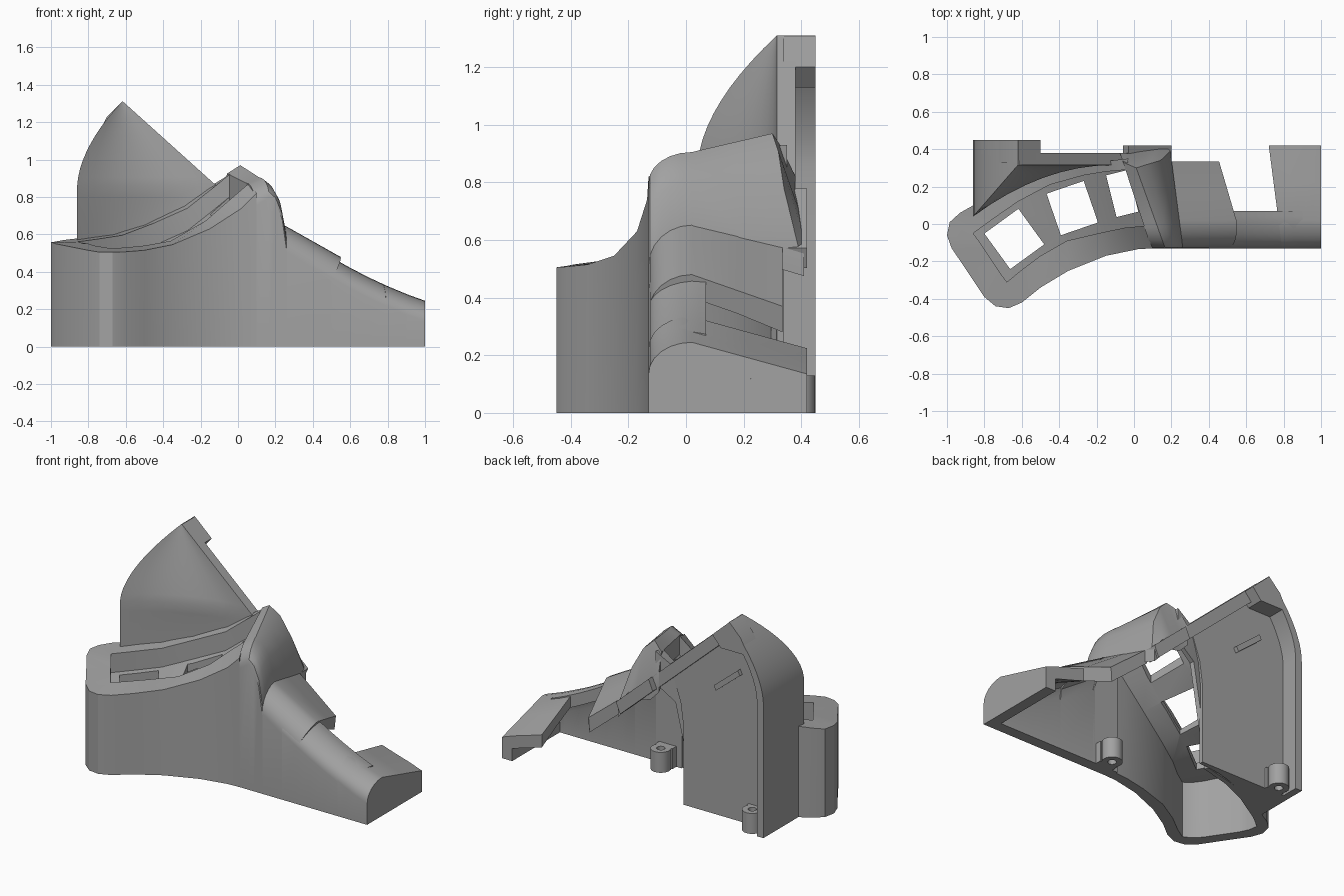
import bpy, bmesh, math
from mathutils import Vector, Matrix

cube = bpy.data.objects.get("Cube")
if cube:
    bpy.data.objects.remove(cube, do_unlink=True)

grey = bpy.data.materials.new("plain grey")
grey.use_nodes = True
tone = (0.36, 0.36, 0.36, 1)
grey.diffuse_color = tone
grey.node_tree.nodes["Principled BSDF"].inputs["Base Color"].default_value = tone


def finish(name, bm, smooth=True):
    bmesh.ops.remove_doubles(bm, verts=bm.verts[:], dist=0.0005)
    bmesh.ops.dissolve_degenerate(bm, edges=bm.edges[:], dist=0.0002)
    bmesh.ops.recalc_face_normals(bm, faces=bm.faces[:])
    mesh = bpy.data.meshes.new(name)
    bm.to_mesh(mesh)
    bm.free()
    mesh.materials.append(grey)
    obj = bpy.data.objects.new(name, mesh)
    bpy.context.collection.objects.link(obj)
    bpy.ops.object.select_all(action='DESELECT')
    obj.select_set(True)
    bpy.context.view_layer.objects.active = obj
    if smooth:
        bpy.ops.object.shade_smooth_by_angle(angle=math.radians(28))
    return obj


def loft(name, loops, cap_start=True):
    """Skin a row of closed loops that have equal point counts."""
    bm = bmesh.new()
    rings = [[bm.verts.new(p) for p in loop] for loop in loops]
    for a, b in zip(rings, rings[1:]):
        for i in range(len(a)):
            j = (i + 1) % len(a)
            bm.faces.new((a[i], a[j], b[j], b[i]))
    if cap_start:
        bm.faces.new(rings[0])
    bm.faces.new(rings[-1])
    return finish(name, bm)


def slab(name, outline, y0, y1):
    """Extrude an x-z outline along y."""
    return loft(name, [[(x, y, z) for x, z in outline] for y in (y0, y1)])


def cut(obj, cutter):
    mod = obj.modifiers.new("cut", 'BOOLEAN')
    mod.operation, mod.solver, mod.object = 'DIFFERENCE', 'EXACT', cutter
    cutter.hide_render = True
    bpy.ops.object.select_all(action='DESELECT')
    obj.select_set(True)
    bpy.context.view_layer.objects.active = obj
    bpy.ops.object.modifier_apply(modifier=mod.name)
    bpy.data.objects.remove(cutter, do_unlink=True)


# Curved key wing: outer front, front lip, back lip, outer back at each station
stations = [
    ((-.9, -.24, .535), (-.77, -.18, .54), (-.77, -.18, .54), (-.9, -.24, .535)),
    ((-.8, -.39, .515), (-.74, -.225, .535), (-.8, -.135, .55), (-.975, -.13, .55)),
    ((-.74, -.44, .505), (-.71, -.27, .53), (-.83, -.09, .555), (-1, -.06, .56)),
    ((-.67, -.45, .505), (-.68, -.31, .525), (-.86, -.05, .56), (-.985, .01, .56)),
    ((-.6, -.42, .507), (-.6, -.245, .53), (-.75, .03, .575), (-.93, .06, .57)),
    ((-.5, -.34, .515), (-.5, -.17, .54), (-.62, .12, .595), (-.68, .2, .6)),
    ((-.35, -.25, .545), (-.36, -.09, .565), (-.45, .21, .66), (-.5, .26, .65)),
    ((-.15, -.17, .63), (-.17, -.045, .675), (-.27, .26, .74), (-.29, .31, .75)),
    ((.02, -.135, .74), (-.05, -.02, .78), (-.15, .28, .835), (-.16, .335, .85)),
    ((.1, -.13, .82), (.055, -.01, .87), (-.04, .29, .925), (-.03, .35, .93)),
]


def at(p, z):
    return Vector((p[0], p[1], z))


loops = []
for i, row in enumerate(stations):
    F, f, b, B = map(Vector, row)
    foot = 0 if i < 8 else b.z - .2
    fi, bi = F.lerp(f, .5), B.lerp(b, .5)
    loops.append([at(F, 0), F, f, at(f, f.z - .12), at(b, b.z - .12), b, B, at(B, foot),
                  at(bi, foot), at(bi, b.z - .17), at(fi, f.z - .17), at(fi, 0)])
wing = loft("key_wing", loops, cap_start=False)

# Key openings through the wing floor
for x, y, w, d, turn in ((-.64, -.08, .225, .235, 36), (-.33, .085, .21, .235, 19),
                         (-.063, .163, .12, .23, 14)):
    bm = bmesh.new()
    bmesh.ops.create_cube(bm, size=1, matrix=Matrix.Translation((x, y, .5))
                          @ Matrix.Rotation(math.radians(turn), 4, 'Z')
                          @ Matrix.Diagonal((w, d, 2, 1)))
    cut(wing, finish("key_cutter", bm, False))


# Arched shell section: front wall, rounded shoulder, sloping roof, back lip
def arch(x0, k, zf, zt, yb, zb, drop=None, t=.08, lean=0):
    h = zt - zf
    front = -.13
    outer = [(front, 0), (front, zf)]
    for s in range(1, 7):
        a = math.radians(15 * s)
        outer.append((.02 - .15 * math.cos(a), zf + h * math.sin(a)))
    mid = (.02 + yb) / 2
    outer += [(mid, (zt + zb) / 2), (yb, zb), drop or (yb, zb - .01)]
    ye, ze = outer[-1]
    inner = [(ye, ze - t), (mid, (zt + zb) / 2 - t), (.02, zt - t),
             (-.04, zf + h * .8 - t), (front + .07, zf - t * .5), (front + .07, 0)]
    return [(x0 - k * y + lean * (max(z, zf) - zt), y, max(z, 0)) for y, z in outer + inner]


loft("ridge", [arch(.05, .33, .75, .875, .33, .925, (.38, .82), .13),
               arch(.12, .36, .80, .905, .30, .97, (.38, .76), .13),
               arch(.165, .28, .77, .87, .32, .91, (.39, .71), .1),
               arch(.21, .2, .68, .80, .34, .78, (.40, .64), .1),
               arch(.245, .13, .5, .655, .39, .575, (.41, .555))])
loft("hood", [arch(.23, .13, .52, .66, .335, .585),
              arch(.55, .12, .35, .48, .335, .37, lean=.5)])


# Falling tail, cut away at the back between the hood and the end clip
def tail(x, k, yb, t=.07):
    z = .245 + .34 * (1 - x) + .25 * (1 - x) ** 2
    return arch(x, k, z - .11, z, yb, z - (.11 if yb > .2 else .008), t=t)


loft("tail_front", [tail(x, 0, .07) for x in (.4, .5, .6, .7, .8, .9)])
loft("tail_clip", [tail(x, k, .42) for x, k in ((.775, .13), (.85, .06), (.92, 0), (1, 0))])
loft("tail_end_wall", [tail(x, 0, .42, 5) for x in (.93, 1)])


# Tall back sail, pocketed at the rear
def sail(z):
    s = max(0, (z - .85) / .46)
    xl = -.86 + .24 * s ** 1.8
    yl = .04 + (xl + .86) * 1.15
    xr = -.22 if z < .65 else (-.2 + (z - .65) * .35 if z < .86 else -.615 + (1.31 - z) / .9)
    ring = [(xl, .45, z)]
    for n in range(9):
        u = n / 8
        ring.append((xl + (xr - xl) * u, yl + (.315 - yl) * (1 - (1 - u) ** 2), z))
    lip = min(.045, (xr - xl) * .5)
    return ring + [(xr, .34, z), (xl + lip, .34, z), (xl + lip, .45, z)]


heights = [0, .5, .65, .8, .86] + [.86 + .045 * n for n in range(1, 11)]
loft("sail", [sail(z) for z in heights])

# Sloping rim that meets the matching half
slab("sail_corner", [(-.62, 1.31), (-.5, 1.2), (-.56, 1.13), (-.752, 1.13), (-.7, 1.23)], .33, .45)


def diagonal(x):
    return 1.31 - .9 * (x + .62)


def rim(name, x0, x1, y0, y1, drop=.07):
    z0, z1 = diagonal(x0), diagonal(x1)
    slab(name, [(x0, z0), (x1, z1), (x1 - .03, z1 - drop), (x0 - .03, z0 - drop)], y0, y1)


rim("sail_rim", -.52, -.03, .32, .38)
rim("ridge_rim", -.03, .2, .34, .42)

# Alignment bar on the sail plate
slab("plate_bar", [(-.62, .97), (-.45, .83), (-.465, .80), (-.635, .94)], .33, .365)


# Screw bosses: tubes with a web to the wall
def boss(name, x, y, web):
    bm = bmesh.new()
    rings = []
    for radius, z in ((.06, 0), (.06, .13), (.025, .13), (.025, 0)):
        rings.append([bm.verts.new((x + radius * math.cos(n * math.tau / 20),
                                    y + radius * math.sin(n * math.tau / 20), z))
                      for n in range(20)])
    for a, b in zip(rings, rings[1:] + rings[:1]):
        for n in range(20):
            m = (n + 1) % 20
            bm.faces.new((a[n], a[m], b[m], b[n]))
    finish(name, bm)
    slab(name + "_web", [(x - .06, 0), (x + .06, 0), (x + .06, .13), (x - .06, .13)],
         y - .03, y - web)


boss("front_boss", .17, .01, .08)
boss("back_boss", -.74, .39, .08)
